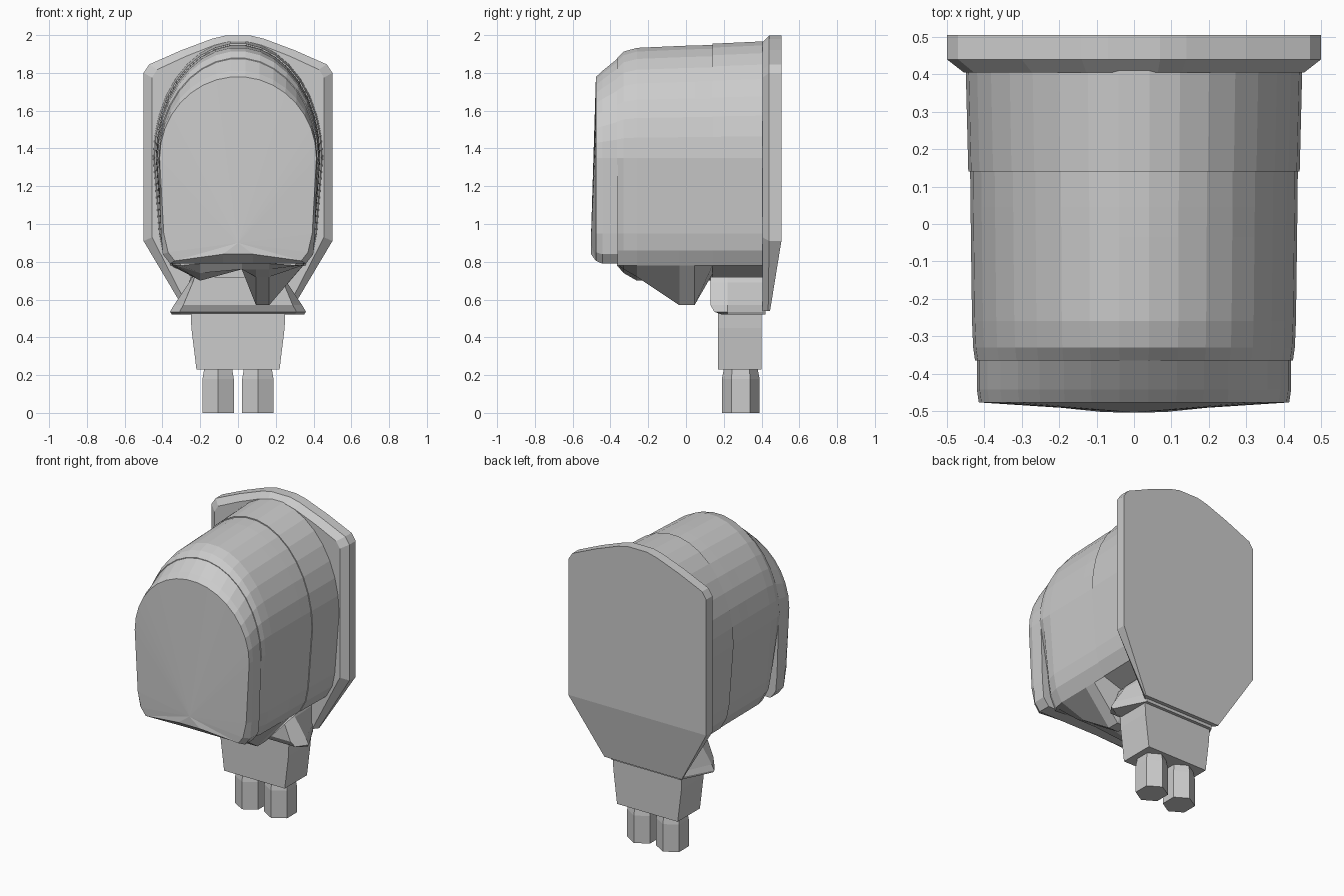
import bpy, bmesh
from math import sin, cos, pi

cube = bpy.data.objects.get("Cube")
if cube:
    bpy.data.objects.remove(cube, do_unlink=True)

grey = bpy.data.materials.new("plain grey")
grey.use_nodes = True
grey.diffuse_color = (0.6, 0.6, 0.6, 1)
grey.node_tree.nodes["Principled BSDF"].inputs["Base Color"].default_value = (0.6, 0.6, 0.6, 1)


def loft(name, rings, nose=None, crease=None):
    """Skin equal-length rings and close the ends, the last one optionally to a
    point; crease folds the first end along the line at that height."""
    bm = bmesh.new()
    loops = [[bm.verts.new(p) for p in ring] for ring in rings]
    n = len(loops[0])
    for a, b in zip(loops, loops[1:]):
        for i in range(n):
            j = (i + 1) % n
            bm.faces.new((a[i], a[j], b[j], b[i]))
    bm.faces.new(loops[0])
    if nose:
        tip = bm.verts.new(nose)
        for i in range(n):
            bm.faces.new((loops[-1][i], loops[-1][(i + 1) % n], tip))
    else:
        bm.faces.new(loops[-1])
    if crease:
        fold = [v for v in loops[0] if abs(v.co.z - crease) < 0.001]
        bmesh.ops.connect_verts(bm, verts=fold)
    bmesh.ops.recalc_face_normals(bm, faces=bm.faces)
    mesh = bpy.data.meshes.new(name)
    bm.to_mesh(mesh)
    bm.free()
    mesh.materials.append(grey)
    obj = bpy.data.objects.new(name, mesh)
    bpy.context.collection.objects.link(obj)
    return obj


def mirrored(half, middle=()):
    """Complete a half outline running from top to bottom on +x."""
    return half + list(middle) + [(-x, z) for x, z in reversed(half)]


def arch(width, top, lower, underside=(), steps=8):
    """Elliptical arch above mid height, lower corner points, then the underside."""
    mid = 1.35
    half = [(width * sin(a), mid + (top - mid) * cos(a))
            for a in (pi / 2 * (i + 0.5) / (steps + 0.5) for i in range(steps + 1))]
    return mirrored(half + lower, underside)


def at_y(outline, y):
    return [(x, y, z) for x, z in outline]


def slab(front, back, y0, y1, z):
    """Level ring with separate half widths at its front and back."""
    return [(-front, y0, z), (front, y0, z), (back, y1, z), (-back, y1, z)]


def flare(front, middle, y0, z):
    """Level six-sided ring that is widest part way back."""
    return [(-front, y0, z), (front, y0, z), (middle, 0.22, z),
            (0.25, 0.42, z), (-0.25, 0.42, z), (-middle, 0.22, z)]


# Back plate, with a bevelled front rim and a lower end that slopes forward
plate = mirrored([(0.07, 1.997), (0.14, 1.98), (0.3, 1.92), (0.47, 1.845),
                  (0.5, 1.8), (0.5, 0.91), (0.28, 0.54)])
inner = [(x * 0.91, 1.3 + (z - 1.3) * (0.95 if z > 0.6 else 1)) for x, z in plate]
loft("back_plate", [
    [(x, 0.445 if z < 0.6 else 0.505, z) for x, z in plate],
    [(x, 0.435 if z < 0.6 else 0.44, z) for x, z in plate],
    at_y(inner, 0.405)], crease=0.91)


# Housing, in two sections with a fine step at the seam;
# the underside drops to an off-centre keel on the left
def housing_ring(y, width, top, belly, keel, tuck=1):
    w = width * tuck
    corners = [(w * 0.93, 0.95), (w * 0.89, 0.86), (w * 0.79, 0.78)]
    underside = [(0.165, keel), (0.095, keel), (0.02, max(keel, 0.76)), (-0.2, belly)]
    return at_y(arch(width, top, corners, underside), y)


loft("rear_housing", [housing_ring(*r) for r in (
    (0.42, 0.45, 1.97, 0.7, 0.7), (0.14, 0.443, 1.957, 0.7, 0.72))])
loft("front_housing", [housing_ring(*r) for r in (
    (0.14, 0.438, 1.95, 0.7, 0.735), (0.045, 0.437, 1.948, 0.7, 0.57),
    (-0.035, 0.436, 1.945, 0.7, 0.57), (-0.26, 0.433, 1.935, 0.7, 0.72),
    (-0.33, 0.43, 1.915, 0.74, 0.76, 0.96), (-0.365, 0.425, 1.88, 0.79, 0.79, 0.9))])

# Front cover, chamfered at the top and bottom, with a shallow bulge low on its face
cover_back = arch(0.42, 1.88, [(0.408, 0.95), (0.398, 0.84), (0.36, 0.79), (0.08, 0.79)])
cover_rim = arch(0.42, 1.812, [(0.408, 0.95), (0.398, 0.84), (0.36, 0.79), (0.08, 0.79)])
cover_face = arch(0.415, 1.78, [(0.393, 0.95), (0.37, 0.85), (0.335, 0.805), (0.08, 0.84)])
loft("front_cover", [
    at_y(cover_back, -0.36),
    at_y(cover_rim, -0.443),
    [(x, -0.477 - (0.026 if abs(x) < 0.1 and z < 1 else 0), z) for x, z in cover_face]],
    nose=(0, -0.504, 0.9))

# Flared collar that joins the plate to the neck
loft("collar", [
    flare(0.23, 0.24, 0.13, 0.72),
    flare(0.24, 0.26, 0.13, 0.69),
    flare(0.29, 0.34, 0.13, 0.57),
    flare(0.31, 0.36, 0.15, 0.535),
    flare(0.3, 0.35, 0.19, 0.52)])

# Tapered neck
loft("neck", [
    slab(0.25, 0.25, 0.17, 0.4, 0.54),
    slab(0.247, 0.247, 0.17, 0.4, 0.45),
    slab(0.22, 0.22, 0.17, 0.4, 0.23)])

# Pair of six-sided conduits
for side, label in ((-1, "right"), (1, "left")):
    loft(label + "_conduit", [
        [(side * 0.105 + 0.083 * s * sin(k * pi / 3) / sin(pi / 3),
          0.29 + 0.1 * s * cos(k * pi / 3), z) for k in range(6)]
        for z, s in ((0.24, 0.88), (0.18, 1), (0, 1))])
